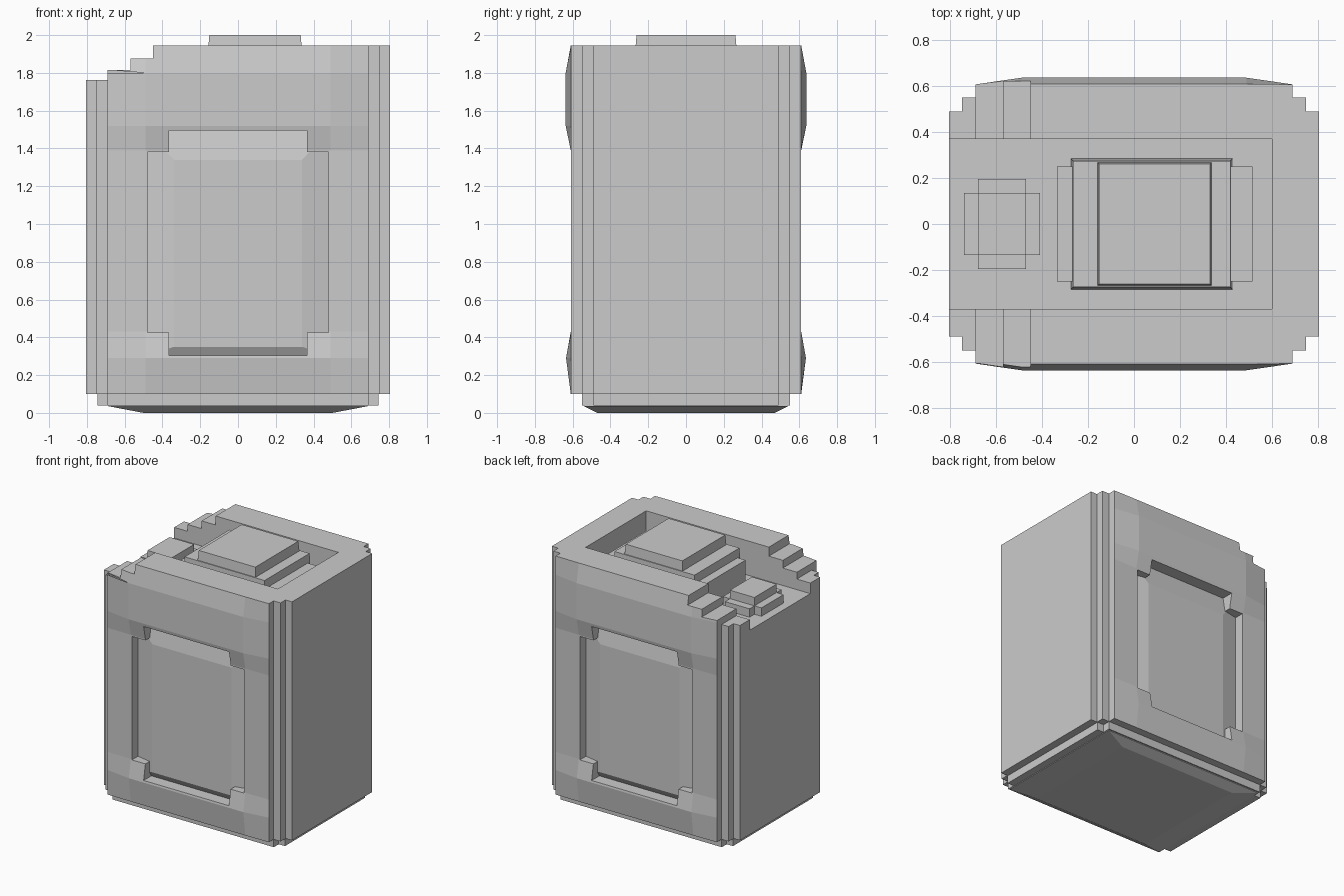
import bpy, bmesh

if "Cube" in bpy.data.objects:
    bpy.data.objects.remove(bpy.data.objects["Cube"])


def add_object(name, bm):
    bmesh.ops.recalc_face_normals(bm, faces=bm.faces[:])
    mesh = bpy.data.meshes.new(name)
    bm.to_mesh(mesh)
    bm.free()
    obj = bpy.data.objects.new(name, mesh)
    bpy.context.collection.objects.link(obj)
    return obj


def loft(name, rings):
    """Skin a closed solid over rings with equal point counts."""
    bm = bmesh.new()
    loops = [[bm.verts.new(p) for p in ring] for ring in rings]
    n = len(loops[0])
    for a, b in zip(loops, loops[1:]):
        for i in range(n):
            j = (i + 1) % n
            bm.faces.new((a[i], a[j], b[j], b[i]))
    bm.faces.new(loops[0][::-1])
    bm.faces.new(loops[-1])
    return add_object(name, bm)


def ring(quadrant, z):
    """Mirror one quadrant of an outline into a full ring at height z."""
    q = quadrant
    pts = (q + [(-x, y) for x, y in q[::-1]]
           + [(-x, -y) for x, y in q] + [(x, -y) for x, y in q[::-1]])
    return [(x, y, z) for x, y in pts]


def box(name, x0, x1, y0, y1, z0, z1, inset=0.0):
    def rect(d, z):
        return [(x0 + d, y0 + d, z), (x1 - d, y0 + d, z),
                (x1 - d, y1 - d, z), (x0 + d, y1 - d, z)]
    return loft(name, [rect(0, z0), rect(inset, z1)])


def cut(target, cutter):
    mod = target.modifiers.new("cut", 'BOOLEAN')
    mod.operation = 'DIFFERENCE'
    mod.solver = 'EXACT'
    mod.object = cutter
    cutter.hide_render = True
    bpy.context.view_layer.objects.active = target
    bpy.ops.object.modifier_apply(modifier=mod.name)
    bpy.data.objects.remove(cutter)


# Tank body: stepped corners, bulging bands at top and bottom
def outline(bulge):
    return [(0.805, 0.49), (0.75, 0.49), (0.75, 0.55), (0.69, 0.55),
            (0.69, 0.608), (0.49, 0.61 + bulge)]


levels = [(0.10, 0.0), (0.29, 0.025), (0.43, 0.0), (1.39, 0.0),
          (1.52, 0.027), (1.80, 0.027), (1.945, 0.0)]
body = loft("tank_body", [ring(outline(b), z) for z, b in levels])

# Top trough, open at the left end
cut(body, box("trough_cutter", -1, 0.60, -0.37, 0.37, 1.68, 2.2))

# Rails step down towards the left end
for x, z in ((-0.45, 1.875), (-0.57, 1.815), (-0.69, 1.762)):
    cut(body, box("step_cutter", -1, x, -1, 1, z, 2.2))

# Cross-shaped recesses with shallow pillow panels, front and back
for side, label in ((-1, "front"), (1, "back")):
    ya, yb = sorted((side * 0.53, side * 0.8))
    cut(body, box("wide_cutter", -0.48, 0.48, ya, yb, 0.425, 1.38))
    cut(body, box("tall_cutter", -0.365, 0.365, ya, yb, 0.305, 1.495))

    def panel_ring(x, z0, z1, y):
        return [(-x, side * y, z0), (x, side * y, z0),
                (x, side * y, z1), (-x, side * y, z1)]
    loft(label + "_panel", [panel_ring(0.485, 0.30, 1.50, 0.50),
                            panel_ring(0.485, 0.30, 1.50, 0.535),
                            panel_ring(0.34, 0.35, 1.34, 0.565)])

# Stepped base and chamfered foot
base = [(0.745, 0.49), (0.69, 0.49), (0.69, 0.55)]
loft("base_step", [ring(base, 0.04), ring(base, 0.12)])
loft("base_foot", [ring([(0.5, 0.47)], 0.0), ring([(0.685, 0.54)], 0.035),
                   ring([(0.685, 0.54)], 0.06)])

# Stepped carrying grip in the trough
box("grip_lower", -0.335, 0.515, -0.25, 0.25, 1.66, 1.86)
box("grip_middle", -0.275, 0.43, -0.285, 0.285, 1.66, 1.925, 0.01)
box("grip_top", -0.16, 0.34, -0.27, 0.27, 1.90, 2.0, 0.008)

# Filler cap: crossed boxes with a raised centre
box("cap_long", -0.74, -0.41, -0.135, 0.135, 1.66, 1.745)
box("cap_wide", -0.68, -0.47, -0.195, 0.195, 1.66, 1.745)
box("cap_top", -0.68, -0.47, -0.135, 0.135, 1.70, 1.81)
